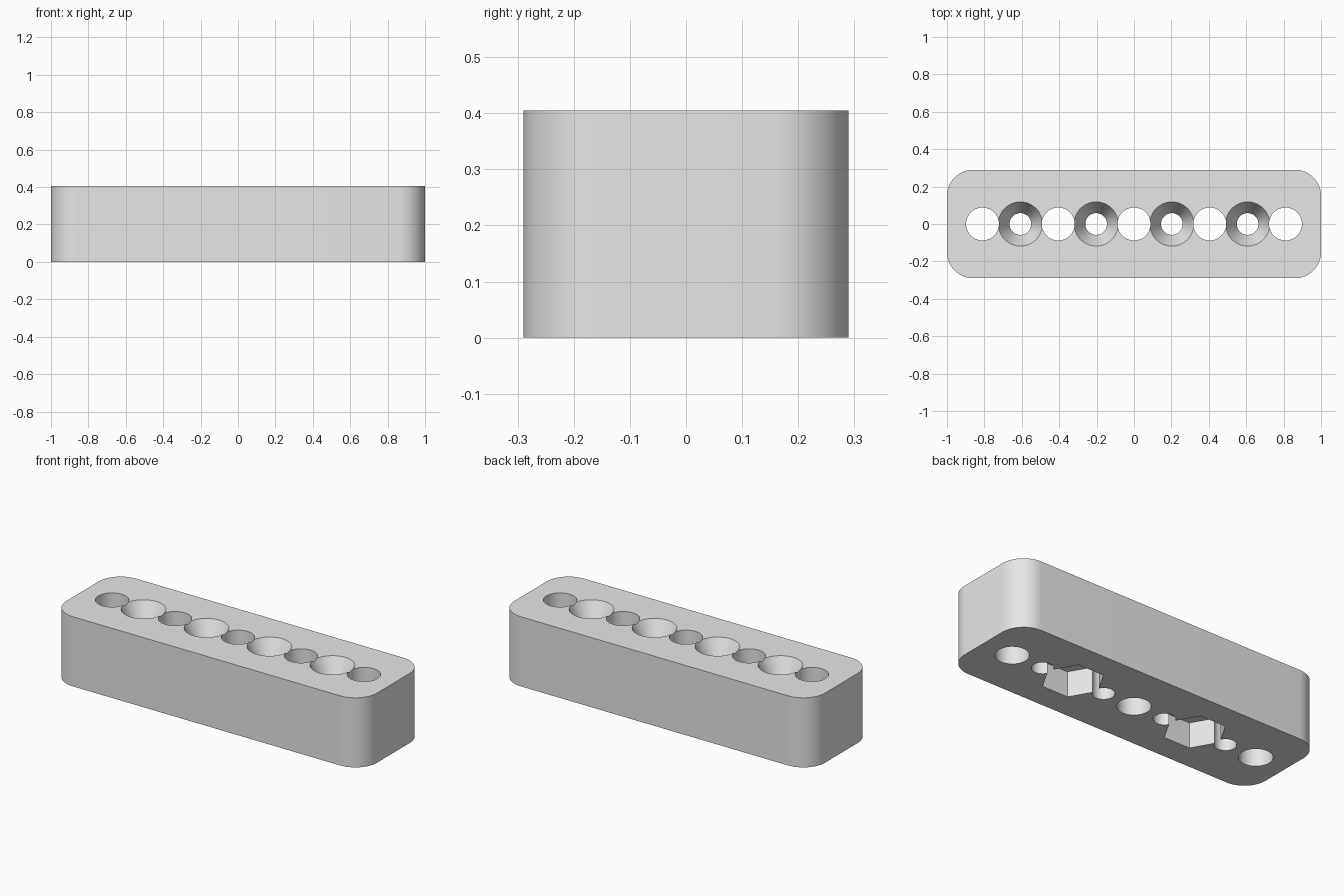
import bpy, bmesh
from math import radians, pi
from mathutils import Matrix

LENGTH, WIDTH, HEIGHT, CORNER = 2.0, 0.58, 0.405, 0.14
PITCH = 0.2025          # spacing of all holes along the block
EXTRA = 0.05            # cutter overshoot past the surfaces

cube = bpy.data.objects.get("Cube")
if cube:
    bpy.data.objects.remove(cube, do_unlink=True)

grey = bpy.data.materials.new("light_grey")
grey.use_nodes = True
grey.diffuse_color = (0.8, 0.8, 0.8, 1)
grey.node_tree.nodes["Principled BSDF"].inputs["Base Color"].default_value = grey.diffuse_color


def make_object(name, bm):
    mesh = bpy.data.meshes.new(name)
    bm.to_mesh(mesh)
    bm.free()
    mesh.materials.append(grey)
    obj = bpy.data.objects.new(name, mesh)
    bpy.context.collection.objects.link(obj)
    return obj


def cut(x, z_low, z_high, r_low, r_high, sides=64):
    """Subtract an upright cylinder, cone or prism from the block."""
    bm = bmesh.new()
    place = Matrix.Translation((x, 0, (z_low + z_high) / 2)) @ Matrix.Rotation(pi / sides, 4, "Z")
    bmesh.ops.create_cone(bm, cap_ends=True, segments=sides, radius1=r_low,
                          radius2=r_high, depth=z_high - z_low, matrix=place)
    # turn the first corner to half a side, so prisms have flats facing x
    cutter = make_object("cutter", bm)
    cutter.hide_render = True
    mod = block.modifiers.new("cut", "BOOLEAN")
    mod.operation = "DIFFERENCE"
    mod.solver = "EXACT"
    mod.object = cutter
    bpy.ops.object.modifier_apply(modifier=mod.name)
    bpy.data.objects.remove(cutter, do_unlink=True)


# Block with rounded upright corners
bm = bmesh.new()
bmesh.ops.create_cube(bm, size=1)
bmesh.ops.scale(bm, vec=(LENGTH, WIDTH, HEIGHT), verts=bm.verts)
bmesh.ops.translate(bm, vec=(0, 0, HEIGHT / 2), verts=bm.verts)
upright = [e for e in bm.edges if abs(e.verts[0].co.z - e.verts[1].co.z) > 0.1]
bmesh.ops.bevel(bm, geom=upright, offset=CORNER, segments=16, profile=0.5, affect="EDGES")
block = make_object("drilled_block", bm)
bpy.context.view_layer.objects.active = block
block.select_set(True)

# Straight through holes
for i in (-4, -2, 0, 2, 4):
    cut(i * PITCH, -EXTRA, HEIGHT + EXTRA, 0.088, 0.088)

# Screw holes with tapered mouths on top
SCREW, MOUTH, SINK = 0.058, 0.118, 0.12
slope = (MOUTH - SCREW) / SINK
for i in (-3, -1, 1, 3):
    cut(i * PITCH, -EXTRA, HEIGHT + EXTRA, SCREW, SCREW)
    cut(i * PITCH, HEIGHT - SINK, HEIGHT + EXTRA, SCREW, MOUTH + slope * EXTRA)

# Six-sided nut pockets underneath
for i in (-2, 2):
    cut(i * PITCH, -EXTRA, 0.147, 0.165, 0.165, sides=6)

# Smooth the round walls, keep rims sharp
bpy.ops.object.shade_smooth_by_angle(angle=radians(25))
